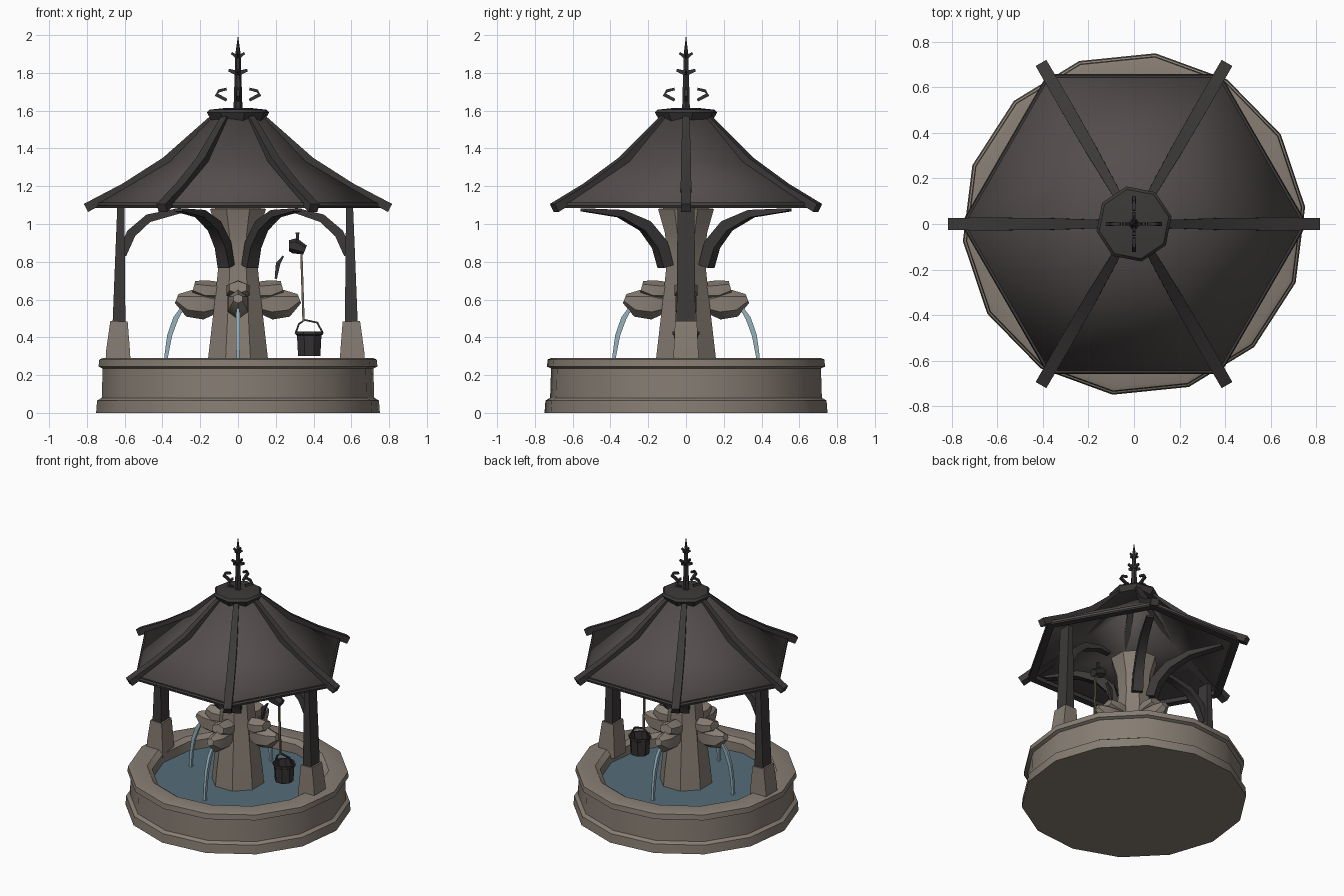
import bpy, bmesh, math
from mathutils import Vector, Matrix


def material(name, rgb):
    m = bpy.data.materials.new(name)
    m.diffuse_color = (*rgb, 1)
    return m


STONE = material("warm grey stone", (0.24, 0.205, 0.17))
ROOF = material("roof slate", (0.088, 0.076, 0.074))
WOOD = material("dark timber", (0.045, 0.04, 0.04))
IRON = material("black iron", (0.036, 0.031, 0.033))
WATER = material("pool water", (0.09, 0.155, 0.19))
STREAM = material("falling water", (0.30, 0.44, 0.50))
ROPE = material("rope", (0.17, 0.135, 0.10))


def finish(name, bm, mat):
    bmesh.ops.remove_doubles(bm, verts=bm.verts, dist=0.0005)
    bmesh.ops.recalc_face_normals(bm, faces=bm.faces)
    me = bpy.data.meshes.new(name)
    bm.to_mesh(me)
    bm.free()
    me.materials.append(mat)
    ob = bpy.data.objects.new(name, me)
    bpy.context.collection.objects.link(ob)
    return ob


def lathe(name, profile, n, mat, phase=0.0, cx=0.0):
    """Spin (radius, z) points around a vertical axis with n sides."""
    bm = bmesh.new()
    rings = []
    for r, z in profile:
        rings.append([bm.verts.new((cx + r * math.cos(phase + math.tau * i / n),
                                    r * math.sin(phase + math.tau * i / n), z)) for i in range(n)])
    for a, b in zip(rings, rings[1:]):
        for i in range(n):
            j = (i + 1) % n
            bm.faces.new((a[i], a[j], b[j], b[i]))
    return finish(name, bm, mat)


def sweep(name, path, mat, angle=0, n=4):
    """Sweep an n-sided section along (r, z, half_width, half_height) points, turned around z."""
    bm = bmesh.new()
    rot = Matrix.Rotation(math.radians(angle), 3, 'Z')
    pts = [Vector((p[0], 0, p[1])) for p in path]
    rings = []
    k = 1 / math.cos(math.pi / n)
    for i, (r, z, w, h) in enumerate(path):
        t = (pts[min(i + 1, len(pts) - 1)] - pts[max(i - 1, 0)]).normalized()
        nor = Vector((-t.z, 0, t.x))
        ring = []
        for s in range(n):
            a = math.pi / n + math.tau * s / n
            ring.append(bm.verts.new(rot @ (pts[i] + Vector((0, w * k * math.cos(a), 0))
                                            + nor * h * k * math.sin(a))))
        rings.append(ring)
    for a, b in zip(rings, rings[1:]):
        for i in range(n):
            j = (i + 1) % n
            bm.faces.new((a[i], a[j], b[j], b[i]))
    bm.faces.new(rings[0])
    bm.faces.new(rings[-1])
    return finish(name, bm, mat)


# Basin: plinth, wall, rim and inner floor
lathe("basin", [(0, 0), (0.755, 0), (0.75, 0.065), (0.725, 0.08), (0.72, 0.235), (0.742, 0.245),
                (0.738, 0.283), (0.72, 0.29), (0.61, 0.29), (0.575, 0.265), (0.57, 0.12), (0, 0.12)],
      14, STONE, 0.1)
lathe("water_surface", [(0, 0.2), (0.573, 0.2)], 14, WATER, 0.1)

# Central column
lathe("column", [(0, 0.13), (0.185, 0.13), (0.17, 0.3), (0.145, 0.5), (0.13, 0.62), (0.11, 0.8),
                 (0.12, 0.95), (0.16, 1.08), (0, 1.1)], 8, STONE, math.pi / 8)

# Carved spouts on four sides, with water falling from three of them
for i in range(4):
    a = 90 * i
    sweep(f"spout_head_{i}", [(0.11, 0.575, 0.04, 0.04), (0.18, 0.575, 0.055, 0.07),
                              (0.26, 0.58, 0.05, 0.062), (0.325, 0.605, 0.025, 0.022)], STONE, a, 6)
    sweep(f"spout_crest_{i}", [(0.08, 0.645, 0.045, 0.04), (0.17, 0.648, 0.062, 0.047),
                               (0.235, 0.665, 0.045, 0.03)], STONE, a, 6)
    if i:
        sweep(f"water_jet_{i}", [(0.285, 0.57, 0.008, 0.008), (0.33, 0.50, 0.01, 0.014),
                                 (0.362, 0.41, 0.01, 0.013), (0.38, 0.30, 0.009, 0.01),
                                 (0.385, 0.2, 0.009, 0.01)], STREAM, a)

# Two posts on stone footings, with a curved brace each
for side, a, r in (("right", 0, 0.605), ("left", 180, 0.635)):
    sweep(f"{side}_footing", [(r, 0.24, 0.068, 0.068), (r, 0.33, 0.065, 0.063),
                              (r - 0.005, 0.485, 0.058, 0.046)], STONE, a)
    sweep(f"{side}_post", [(r - 0.005, 0.47, 0.05, 0.034), (r - 0.01, 0.8, 0.047, 0.026),
                           (r - 0.015, 1.12, 0.045, 0.018)], WOOD, a)
    sweep(f"{side}_post_brace", [(r - 0.02, 0.84, 0.025, 0.025), (r - 0.07, 0.95, 0.028, 0.025),
                                 (r - 0.16, 1.03, 0.028, 0.022), (0.31, 1.07, 0.025, 0.015),
                                 (0.22, 1.06, 0.02, 0.01)], WOOD, a)

# Curved braces from the column to the four front and back roof corners
for a in (60, 120, 240, 300):
    sweep(f"column_brace_{a}", [(0.125, 0.775, 0.035, 0.03), (0.16, 0.89, 0.033, 0.034),
                                (0.25, 0.99, 0.03, 0.03), (0.40, 1.055, 0.028, 0.02),
                                (0.63, 1.075, 0.025, 0.008)], WOOD, a)

# Six-sided roof shell with a slight inward sweep
roof = lathe("roof", [(0.15, 1.56), (0.375, 1.33), (0.76, 1.105)], 6, ROOF)
shell = roof.modifiers.new("thickness", 'SOLIDIFY')
shell.thickness = 0.012
shell.offset = -1

# Eave beam ring
lathe("eave_beam", [(0.755, 1.115), (0.755, 1.085), (0.70, 1.085), (0.70, 1.115), (0.755, 1.115)], 6, WOOD)

# Ribs over the roof corners
for i in range(6):
    sweep(f"roof_rib_{i}", [(0.13, 1.56, 0.018, 0.02), (0.385, 1.335, 0.026, 0.02),
                            (0.60, 1.195, 0.028, 0.022), (0.805, 1.085, 0.027, 0.024)], WOOD, 60 * i)

# Roof cap and finial
lathe("roof_cap", [(0, 1.545), (0.142, 1.545), (0.168, 1.59), (0.155, 1.605), (0.06, 1.615), (0, 1.615)],
      8, WOOD, 0.2)
lathe("finial_spike", [(0, 1.6), (0.024, 1.6), (0.018, 1.78), (0.014, 1.9), (0, 2.0)], 6, IRON)
for i in range(4):
    a = 90 * i
    sweep(f"finial_scroll_{i}", [(0.06, 1.655, 0.007, 0.008), (0.115, 1.685, 0.008, 0.01),
                                 (0.10, 1.705, 0.007, 0.008), (0.06, 1.715, 0.006, 0.007)], IRON, a)
    sweep(f"finial_leaf_{i}", [(0.01, 1.80, 0.006, 0.012), (0.05, 1.815, 0.006, 0.007)], IRON, a)
    sweep(f"finial_bud_{i}", [(0.005, 1.885, 0.005, 0.01), (0.035, 1.905, 0.004, 0.006)], IRON, a)

# Pulley, rope and hanging bucket
sweep("pulley_bracket", [(0.20, 0.71, 0.012, 0.006), (0.212, 0.79, 0.012, 0.012),
                         (0.24, 0.83, 0.01, 0.004)], IRON)
sweep("pulley_block", [(0.27, 0.885, 0.03, 0.025), (0.30, 0.885, 0.035, 0.036),
                       (0.355, 0.862, 0.03, 0.022)], IRON, 0, 6)
sweep("pulley_hook", [(0.315, 0.90, 0.005, 0.005), (0.315, 0.955, 0.008, 0.01)], IRON)
sweep("rope", [(0.335, 0.86, 0.006, 0.006), (0.347, 0.485, 0.006, 0.006)], ROPE)
lathe("bucket", [(0, 0.302), (0.064, 0.302), (0.07, 0.41), (0.078, 0.415), (0.078, 0.432), (0.066, 0.432),
                 (0.06, 0.33), (0, 0.33)], 8, IRON, math.pi / 8, 0.377)
sweep("bucket_handle", [(0.305, 0.42, 0.006, 0.005), (0.322, 0.47, 0.006, 0.005), (0.352, 0.492, 0.006, 0.005),
                        (0.42, 0.478, 0.006, 0.005), (0.45, 0.42, 0.006, 0.005)], IRON)

# Smooth shading with sharp edges kept
bpy.ops.object.select_all(action='SELECT')
bpy.context.view_layer.objects.active = roof
bpy.ops.object.shade_smooth_by_angle(angle=math.radians(35))
